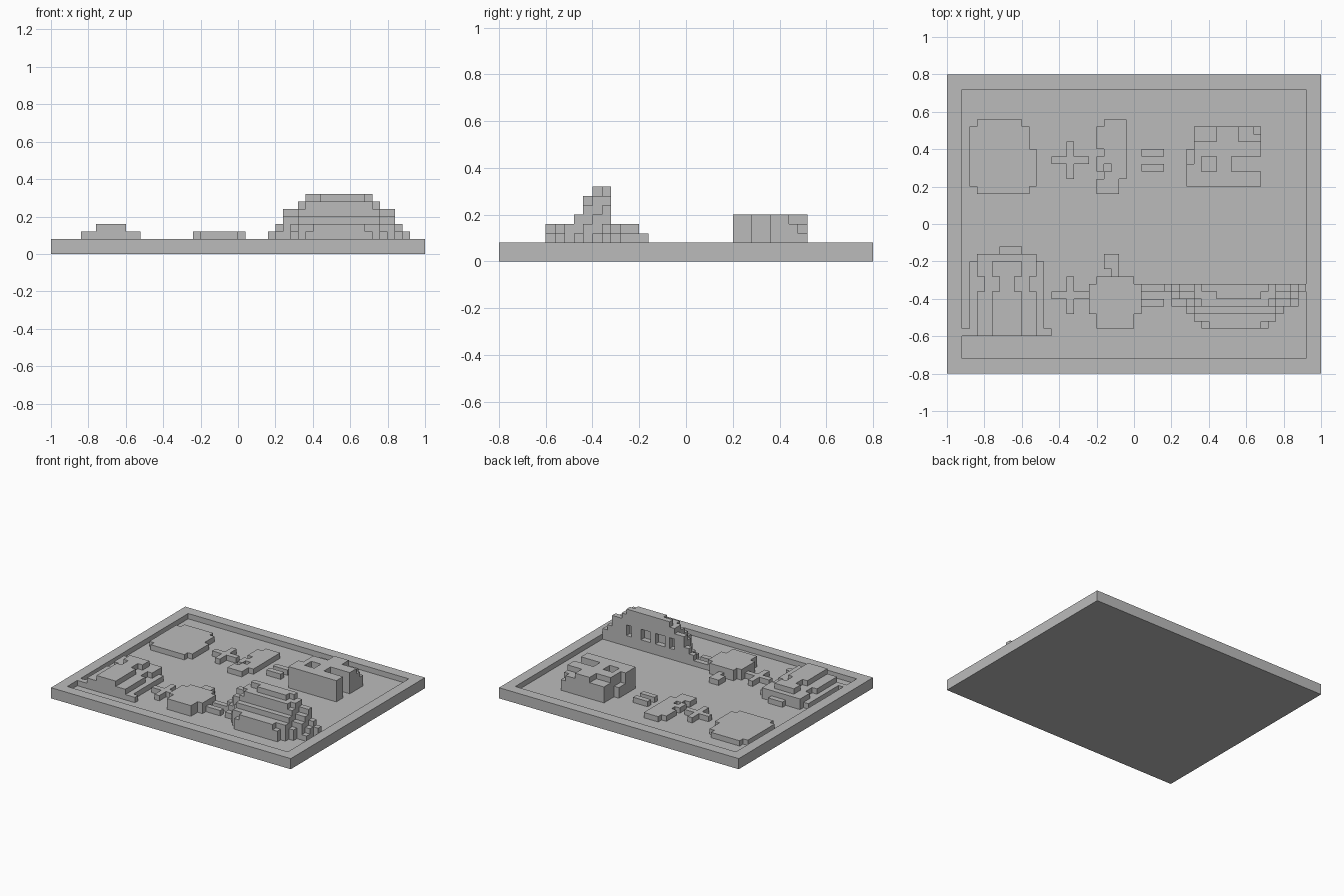
import bpy, bmesh, math
from mathutils import Vector

if "Cube" in bpy.data.objects:
    bpy.data.objects.remove(bpy.data.objects["Cube"], do_unlink=True)

UNIT = 0.04

stone = bpy.data.materials.new("plain_grey")
stone.use_nodes = True
GREY = (0.5, 0.5, 0.5, 1)
stone.diffuse_color = GREY
bsdf = next(n for n in stone.node_tree.nodes if n.type == 'BSDF_PRINCIPLED')
bsdf.inputs["Base Color"].default_value = GREY
bsdf.inputs["Roughness"].default_value = 0.8


def cells(x0, x1, y0, y1, z0, z1):
    return {(x, y, z) for x in range(x0, x1) for y in range(y0, y1) for z in range(z0, z1)}


def slabs(boxes):
    """Union of blocks (x0, x1, y0, y1, layers) standing on the tray floor."""
    solid = set()
    for x0, x1, y0, y1, layers in boxes:
        solid |= cells(x0, x1, y0, y1, 1, 1 + layers)
    return solid


def build(name, solid):
    """Make one clean mesh from the outer faces of a set of blocks."""
    bm = bmesh.new()
    verts = {}

    def vert(p):
        if p not in verts:
            verts[p] = bm.verts.new(Vector(p) * UNIT)
        return verts[p]

    for cell in solid:
        for axis in range(3):
            u, v = (axis + 1) % 3, (axis + 2) % 3
            for side in (0, 1):
                near = list(cell)
                near[axis] += 2 * side - 1
                if tuple(near) in solid:
                    continue
                ring = []
                for a, b in ((0, 0), (1, 0), (1, 1), (0, 1)):
                    p = list(cell)
                    p[axis] += side
                    p[u] += a
                    p[v] += b
                    ring.append(vert(tuple(p)))
                bm.faces.new(ring if side else ring[::-1])
    bmesh.ops.dissolve_limit(bm, angle_limit=math.radians(1),
                             verts=bm.verts[:], edges=bm.edges[:])
    mesh = bpy.data.meshes.new(name)
    bm.to_mesh(mesh)
    bm.free()
    mesh.materials.append(stone)
    obj = bpy.data.objects.new(name, mesh)
    bpy.context.collection.objects.link(obj)
    return obj


# Shallow tray with a raised rim
build("tray", cells(-25, 25, -20, 20, 0, 2) - cells(-23, 23, -18, 18, 1, 2))

# Plus and equals signs, one pair per row
for row, dy in (("back", 0), ("front", -18)):
    build(row + "_plus_sign", slabs([(-9, -8, 6 + dy, 11 + dy, 1),
                                     (-11, -6, 8 + dy, 9 + dy, 1)]))
    build(row + "_equals_sign", slabs([(1, 4, y + dy, y + dy + 1, 1) for y in (7, 9)]))

# Flat round piece
build("round_disc", slabs([(-21, -15, 4, 14, 1), (-21, -14, 4, 13, 1),
                           (-22, -14, 5, 13, 1), (-22, -13, 5, 10, 1)]))

# Curled piece with small notches
curl = slabs([(-4, -1, 13, 14, 1), (-5, -1, 10, 13, 1), (-4, -1, 6, 10, 1),
              (-5, -2, 4, 6, 1), (-5, -4, 7, 9, 1)])
build("curled_piece", curl - cells(-4, -3, 7, 8, 1, 2))

# Blocky structure with side channels and lower back corners
block = slabs([(7, 17, 5, 10, 4), (8, 17, 10, 13, 4)])
block -= cells(13, 17, 7, 9, 1, 5) | cells(9, 11, 7, 9, 3, 5)
block -= cells(14, 17, 11, 13, 4, 5) | cells(8, 9, 11, 13, 4, 5)
block -= cells(16, 17, 12, 13, 3, 5) | cells(7, 8, 8, 10, 3, 5)
block -= cells(9, 11, 11, 13, 4, 5)
build("block_structure", block)

# Tied sack: narrowing layers with a waist below the opening
sack = slabs([(-23, -11, -15, -14, 1), (-22, -12, -15, -5, 1),
              (-21, -13, -5, -4, 1), (-18, -15, -4, -3, 1)])
for layer, (left, right, back) in enumerate(((-21, -13, -4), (-19, -15, -5)), 2):
    level = cells(left, right, -15, back, layer, layer + 1)
    for x in (left, right - 1):
        level -= cells(x, x + 1, -9, -7, layer, layer + 1)
    sack |= level
build("tied_sack", sack)

# Round fruit with a crooked stem
build("fruit_body", slabs([(-5, 0, -14, -7, 2), (-6, 1, -12, -8, 2)]))
build("fruit_stem", slabs([(-4, -2, -6, -4, 1), (-3, -2, -7, -6, 1)]))

# Stepped half dome: rows from back to front, each (x0, x1, layers)
rows = [
    [(4, 23, 2), (5, 22, 3), (6, 21, 5), (8, 19, 6), (9, 18, 7)],
    [(5, 22, 2), (6, 21, 4), (8, 19, 6), (11, 17, 7)],
    [(5, 22, 1), (7, 21, 3), (8, 19, 5), (9, 18, 6)],
    [(7, 20, 2), (8, 19, 4)],
    [(8, 19, 3)],
    [(9, 18, 2), (10, 17, 3)],
]
dome = set()
for i, steps in enumerate(rows):
    y = -9 - i
    dome |= slabs([(x0, x1, y, y + 1, h) for x0, x1, h in steps])
# Pockets in the tall back wall
for x0, x1 in ((8, 9), (10, 12), (13, 15), (17, 18)):
    dome -= cells(x0, x1, -9, -8, 3, 5)
build("stepped_dome", dome)
